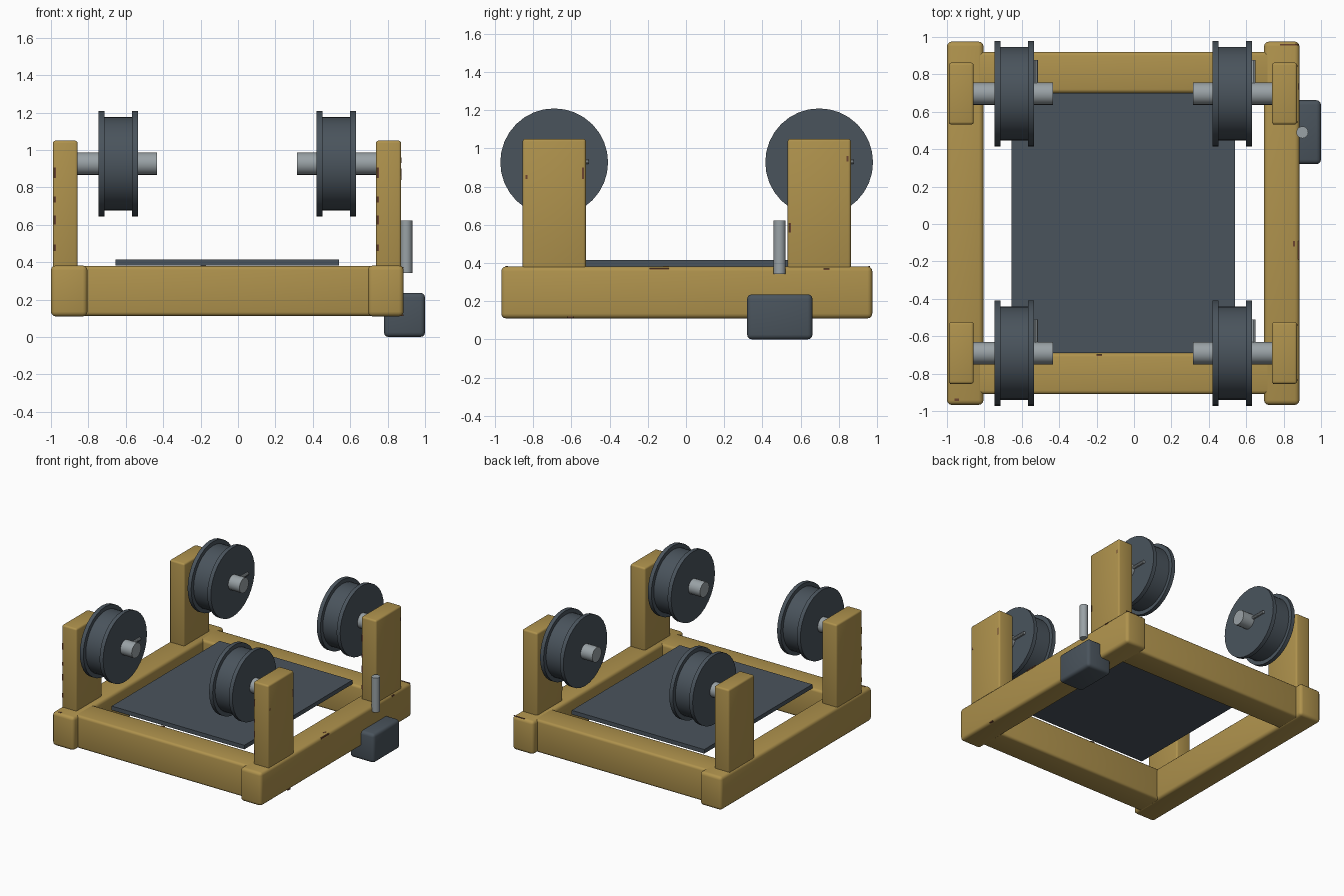
import bpy
import math

if "Cube" in bpy.data.objects:
    bpy.data.objects.remove(bpy.data.objects["Cube"])


def material(name, rgb):
    m = bpy.data.materials.new(name)
    m.diffuse_color = (*rgb, 1)
    m.use_nodes = True
    m.node_tree.nodes["Principled BSDF"].inputs["Base Color"].default_value = m.diffuse_color
    return m


YELLOW = material("worn_yellow_paint", (0.43, 0.29, 0.074))
SLATE = material("dark_slate", (0.068, 0.088, 0.108))
STEEL = material("bare_steel", (0.32, 0.36, 0.38))
RUST = material("rust_brown", (0.15, 0.06, 0.03))


def finish(obj, name, mat, bevel=0, segments=3):
    obj.name = name
    obj.data.materials.append(mat)
    if bevel:
        mod = obj.modifiers.new("round_edges", 'BEVEL')
        mod.width = bevel
        mod.segments = segments
        bpy.ops.object.modifier_apply(modifier=mod.name)
        bpy.ops.object.shade_smooth_by_angle(angle=math.radians(40))
    return obj


def box(name, x, y, z, mat, bevel=0):
    """Box given by its (min, max) range on each axis."""
    mid = [(r[0] + r[1]) / 2 for r in (x, y, z)]
    bpy.ops.mesh.primitive_cube_add(size=1, location=mid)
    obj = bpy.context.object
    obj.scale = [r[1] - r[0] for r in (x, y, z)]
    bpy.ops.object.transform_apply(location=False, rotation=False, scale=True)
    return finish(obj, name, mat, bevel)


def rod(name, center, radius, length, axis, mat, sides=20):
    rot = {'x': (0, math.pi / 2, 0), 'y': (math.pi / 2, 0, 0), 'z': (0, 0, 0)}[axis]
    bpy.ops.mesh.primitive_cylinder_add(vertices=sides, radius=radius, depth=length,
                                        location=center, rotation=rot)
    obj = finish(bpy.context.object, name, mat)
    bpy.ops.object.shade_smooth_by_angle(angle=math.radians(30))
    return obj


def spool(name, cx, cy, cz, sides=32):
    """Flanged wheel, lathed around the x axis."""
    profile = [(-0.105, 0), (-0.105, 0.282), (-0.073, 0.282), (-0.073, 0.25),
               (0.073, 0.25), (0.073, 0.282), (0.105, 0.282), (0.105, 0)]
    rings = profile[1:-1]
    verts, faces = [], []
    for px, r in rings:
        for i in range(sides):
            a = 2 * math.pi * i / sides
            verts.append((px, r * math.cos(a), r * math.sin(a)))
    for k in range(len(rings) - 1):
        for i in range(sides):
            j = (i + 1) % sides
            faces.append((k * sides + j, k * sides + i,
                          (k + 1) * sides + i, (k + 1) * sides + j))
    last = (len(rings) - 1) * sides
    faces.append(tuple(reversed(range(sides))))
    faces.append(tuple(last + i for i in range(sides)))
    mesh = bpy.data.meshes.new(name)
    mesh.from_pydata(verts, [], faces)
    obj = bpy.data.objects.new(name, mesh)
    bpy.context.collection.objects.link(obj)
    obj.location = (cx, cy, cz)
    bpy.ops.object.select_all(action='DESELECT')
    obj.select_set(True)
    bpy.context.view_layer.objects.active = obj
    finish(obj, name, SLATE)
    bpy.ops.object.shade_smooth_by_angle(angle=math.radians(30))


# Base frame: two long side rails and two cross beams
for side, x in (("left", (-1.0, -0.805)), ("right", (0.695, 0.885))):
    box(side + "_rail", x, (-0.967, 0.975), (0.11, 0.382), YELLOW, 0.025)
for end, y in (("front", (-0.91, -0.69)), ("back", (0.70, 0.92))):
    box(end + "_beam", (-0.88, 0.77), y, (0.113, 0.38), YELLOW, 0.02)

# Deck plate between the cross beams
box("deck_plate", (-0.655, 0.54), (-0.69, 0.70), (0.382, 0.415), SLATE)

# Corner posts, each with an axle, a spool and a locking pin
for end, cy in (("front", -0.69), ("back", 0.697)):
    for side, post, axle, wx in (("left", (-0.99, -0.857), (-0.90, -0.433), -0.64),
                                 ("right", (0.737, 0.872), (0.315, 0.78), 0.525)):
        tag = end + "_" + side
        box(tag + "_post", post, (cy - 0.165, cy + 0.166), (0.36, 1.05), YELLOW, 0.014)
        rod(tag + "_axle", (sum(axle) / 2, cy, 0.927), 0.06, axle[1] - axle[0], 'x', STEEL)
        spool(tag + "_spool", wx, cy, 0.927)
        rod(tag + "_pin", (wx + 0.114, cy + 0.09, 0.93), 0.012, 0.18, 'y', STEEL, 10)

# Control box and lever on the right rail
box("control_box", (0.78, 1.0), (0.32, 0.662), (0.0, 0.236), SLATE, 0.025)
rod("control_lever", (0.90, 0.49, 0.482), 0.032, 0.28, 'z', STEEL, 16)

# Thin rust chips where the paint has worn off the edges
T = 0.001
for x, y in ((-0.985, -0.856), (0.742, -0.856), (0.742, 0.531)):
    for k, (z, h) in enumerate(((0.85, 0.055), (0.72, 0.03), (0.60, 0.05), (0.46, 0.035))):
        box("post_rust_chip", (x, x + 0.012), (y, y + 0.003), (z, z + h), RUST)
for x, y, w, d in ((0.78, 0.955, 0.10, 0.008), (-0.96, -0.945, 0.025, 0.012),
                   (0.85, -0.12, 0.012, 0.03), (-0.20, -0.705, 0.03, 0.008)):
    box("rail_rust_chip", (x, x + w), (y, y + d), (0.378, 0.382 + T), RUST)
for y, z, w, h in ((-0.19, 0.365, 0.1, 0.01), (-0.62, 0.112, 0.03, 0.008),
                   (0.72, 0.362, 0.03, 0.01)):
    box("side_rust_chip", (0.87, 0.885 + T), (y, y + w), (z, z + h), RUST)
for y, z, h in ((-0.84, 0.84, 0.02), (-0.545, 0.84, 0.06), (0.54, 0.56, 0.05),
                (0.84, 0.93, 0.03)):
    box("outer_rust_chip", (0.868, 0.872 + T), (y, y + 0.01), (z, z + h), RUST)
